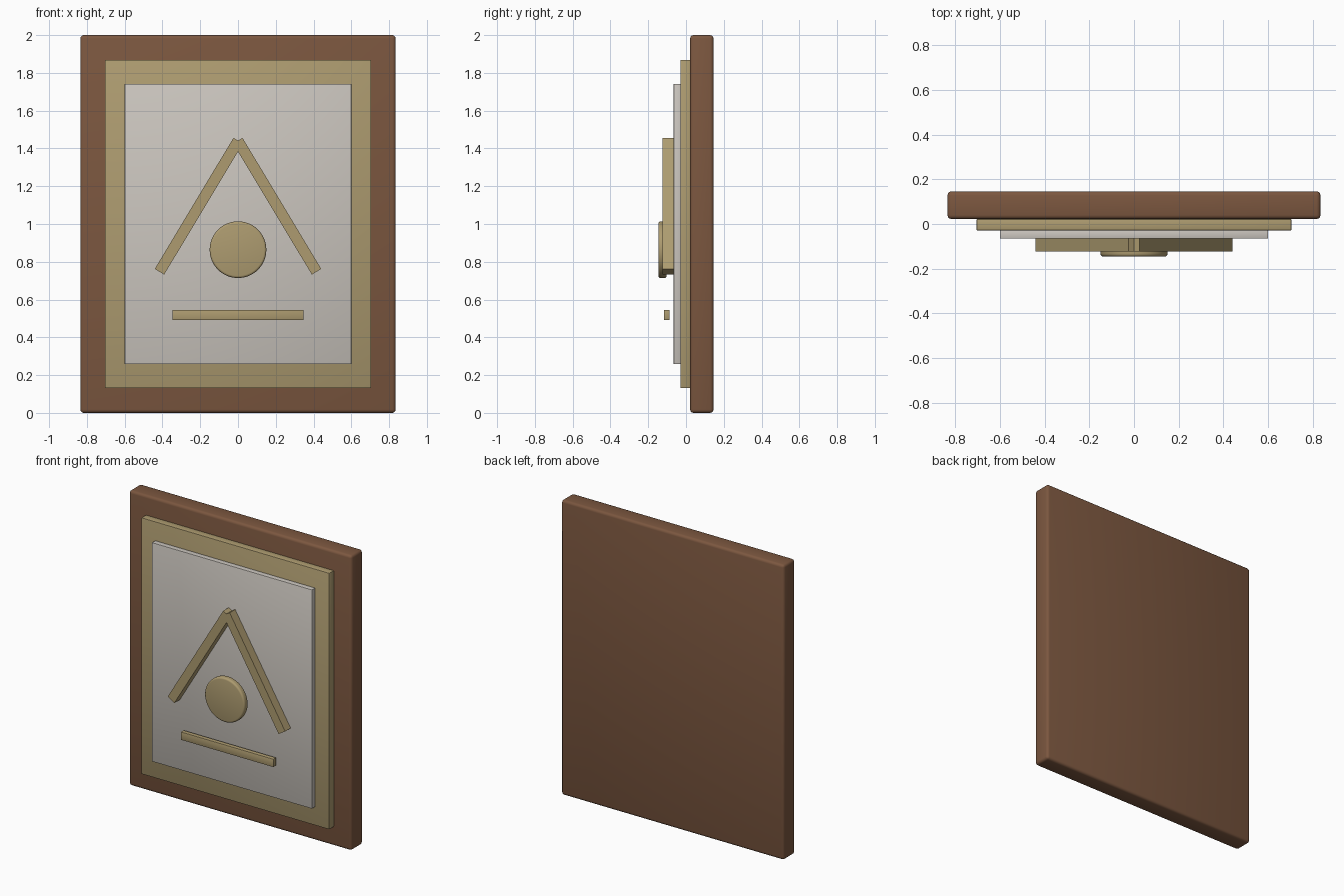
import bpy
import math

if "Cube" in bpy.data.objects:
    bpy.data.objects.remove(bpy.data.objects["Cube"], do_unlink=True)


def make_material(name, color):
    mat = bpy.data.materials.new(name)
    mat.use_nodes = True
    mat.diffuse_color = (*color, 1)
    mat.node_tree.nodes["Principled BSDF"].inputs["Base Color"].default_value = (*color, 1)
    return mat


wood = make_material("brown wood", (0.2, 0.095, 0.05))
gold = make_material("dull gold", (0.42, 0.33, 0.162))
ivory = make_material("pale ivory", (0.6, 0.565, 0.52))


def finish(obj, name, mat, bevel, segments):
    obj.name = name
    obj.data.materials.append(mat)
    bpy.ops.object.transform_apply(location=False, rotation=True, scale=True)
    if bevel:
        mod = obj.modifiers.new("Rounded edges", "BEVEL")
        mod.width = bevel
        mod.segments = segments
        mod.limit_method = "ANGLE"
        bpy.ops.object.modifier_apply(modifier=mod.name)
    bpy.ops.object.shade_smooth_by_angle(angle=math.radians(35))
    return obj


def slab(name, mat, width, height, front, back, x=0, z=1, tilt=0, bevel=0.0, segments=2):
    """Box facing the front, spanning front to back in y, tilted about y."""
    bpy.ops.mesh.primitive_cube_add(size=1, location=(x, (front + back) / 2, z),
                                    rotation=(0, tilt, 0))
    obj = bpy.context.object
    obj.scale = (width, back - front, height)
    return finish(obj, name, mat, bevel, segments)


# Stacked backing panels
slab("backing_board", wood, 1.67, 2.0, 0.022, 0.146, bevel=0.018, segments=3)
slab("border_panel", gold, 1.41, 1.738, -0.029, 0.022, bevel=0.004)
slab("face_panel", ivory, 1.2, 1.484, -0.065, -0.029, bevel=0.002)

# Two slanted strips meeting at the top
for side, label in ((1, "left"), (-1, "right")):
    slab(label + "_slanted_strip", gold, 0.058, 0.809, -0.124, -0.065,
         x=side * 0.2075, z=1.094, tilt=-side * math.radians(31))

# Horizontal strip standing just off the panel
slab("lower_strip", gold, 0.694, 0.054, -0.117, -0.087, z=0.519, bevel=0.002)

# Round disc between the slanted strips
bpy.ops.mesh.primitive_cylinder_add(vertices=64, radius=0.15, depth=0.043,
                                    location=(0, -0.1245, 0.864),
                                    rotation=(math.pi / 2, 0, 0))
finish(bpy.context.object, "round_disc", gold, 0.012, 3)
